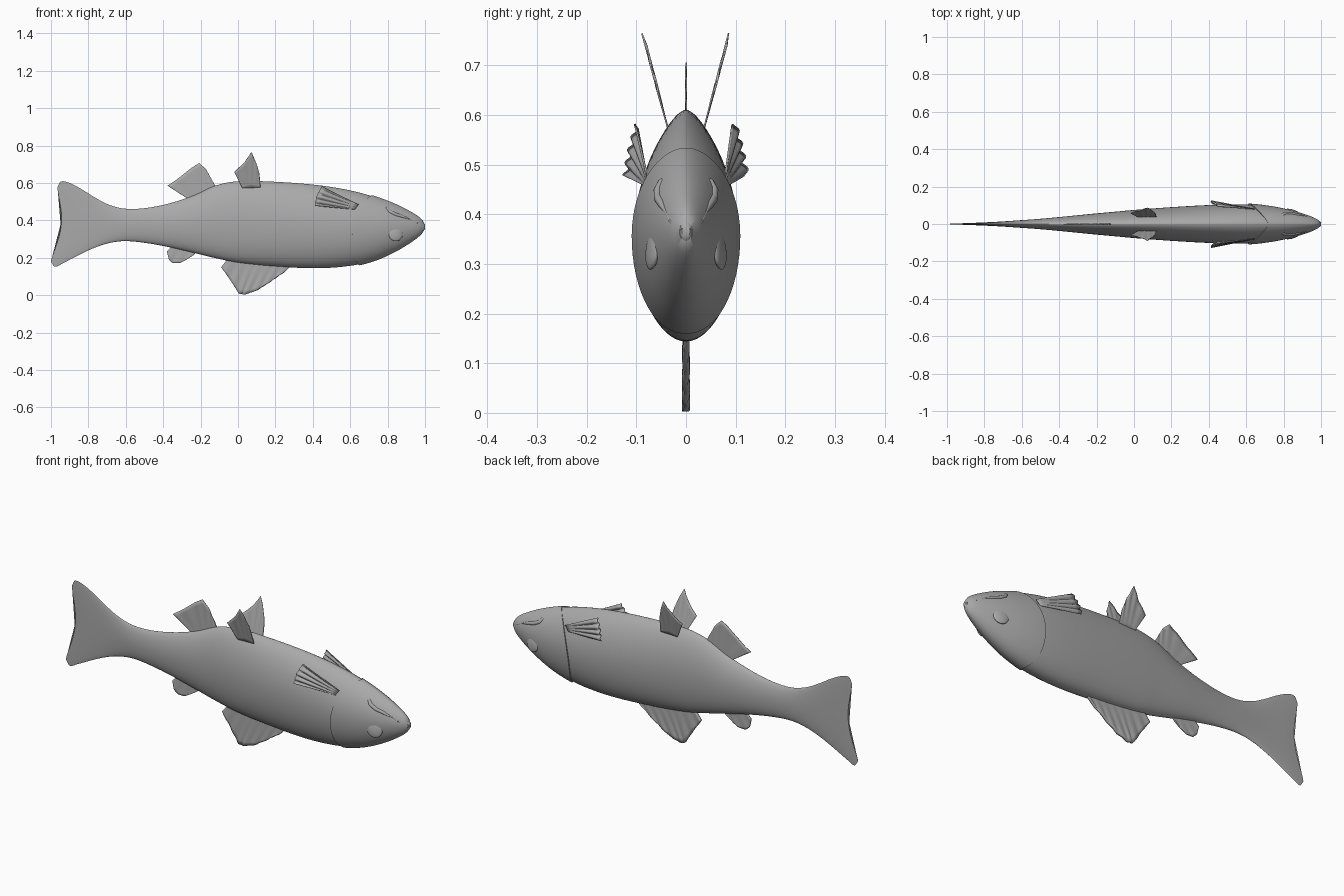
import bpy, bmesh
from math import sin, cos, pi, sqrt
from mathutils import Vector

cube = bpy.data.objects.get("Cube")
if cube:
    bpy.data.objects.remove(cube)

grey = bpy.data.materials.new("fish grey")
grey.use_nodes = True
grey.diffuse_color = (0.4, 0.4, 0.4, 1)
grey.node_tree.nodes["Principled BSDF"].inputs["Base Color"].default_value = (0.4, 0.4, 0.4, 1)

# Body profile: station, top height, bottom height, half width
PROFILE = [
    (-1.0, .578, .18, .002), (-.98, .607, .152, .003), (-.93, .602, .174, .005),
    (-.86, .572, .21, .007), (-.78, .527, .248, .01), (-.7, .487, .276, .014),
    (-.61, .463, .289, .02), (-.5, .465, .28, .028), (-.37, .49, .257, .04),
    (-.24, .532, .227, .053), (-.12, .586, .198, .064), (0, .609, .174, .075),
    (.2, .606, .154, .09), (.42, .589, .144, .102), (.6, .56, .157, .104),
    (.73, .525, .187, .092), (.84, .485, .234, .071), (.93, .441, .287, .045),
    (.98, .407, .326, .024), (1.0, .378, .354, .008)]


def profile(s):
    """Smooth interpolation of the profile table."""
    n = len(PROFILE)
    i = max(k for k in range(n - 1) if PROFILE[k][0] <= s or k == 0)
    a, b = PROFILE[i], PROFILE[i + 1]
    p, q = PROFILE[max(i - 1, 0)], PROFILE[min(i + 2, n - 1)]
    d = b[0] - a[0]
    f = (s - a[0]) / d
    out = []
    for c in (1, 2, 3):
        m0 = (b[c] - p[c]) / (b[0] - p[0]) * d
        m1 = (q[c] - a[c]) / (q[0] - a[0]) * d
        out.append((2*f**3 - 3*f*f + 1) * a[c] + (f**3 - 2*f*f + f) * m0
                   + (3*f*f - 2*f**3) * b[c] + (f**3 - f*f) * m1)
    return out


def skin(s, ang, grow=0):
    """Point on the body; the tail end is swept into a notch."""
    top, low, wide = profile(s)
    up, side = sin(ang), cos(ang)
    k = max(0, (-.6 - s) / .4) ** 2
    x = s + k * (.0175 * (1 + up) + .038 * abs(side) ** 3)
    power = 1.25 if up > 0 else 1
    y = (wide + grow) * abs(side) ** power * (1 if side > 0 else -1)
    return Vector((x, y, (top + low) / 2 + ((top - low) / 2 + grow) * up))


def side_y(x, z):
    top, low, wide = profile(x)
    u = (z - (top + low) / 2) / ((top - low) / 2)
    return wide * sqrt(max(0, 1 - u * u)) ** (1.25 if u > 0 else 1)


def finish(bm, name):
    bmesh.ops.recalc_face_normals(bm, faces=bm.faces)
    mesh = bpy.data.meshes.new(name)
    bm.to_mesh(mesh)
    bm.free()
    ob = bpy.data.objects.new(name, mesh)
    bpy.context.collection.objects.link(ob)
    mesh.materials.append(grey)
    smooth(ob)
    return ob


def smooth(ob):
    bpy.ops.object.select_all(action='DESELECT')
    ob.select_set(True)
    bpy.context.view_layer.objects.active = ob
    bpy.ops.object.shade_smooth_by_angle(angle=pi / 4)


def grid(bm, rows, closed):
    vs = [[bm.verts.new(p) for p in r] for r in rows]
    n = len(rows[0])
    for r0, r1 in zip(vs, vs[1:]):
        for j in range(n if closed else n - 1):
            k = (j + 1) % n
            bm.faces.new((r0[j], r0[k], r1[k], r1[j]))
    return vs


ANGLES = [2 * pi * i / 64 for i in range(64)]

# Body and tail
bm = bmesh.new()
stations = [a[0] + (b[0] - a[0]) * k / 6 for a, b in zip(PROFILE, PROFILE[1:]) for k in range(6)]
vs = grid(bm, [[skin(s, a) for a in ANGLES] for s in stations + [1.0]], True)
bm.faces.new(vs[0])
bm.faces.new(vs[-1])
finish(bm, "body")


# Head shell ending in the curved gill edge
def gill(a):
    return .685 + .035 * sin(a) - .07 * abs(cos(a)) ** 1.5


bm = bmesh.new()
rows = [[skin(gill(a), a, -.004) for a in ANGLES]]
for i in range(25):
    u = i / 24
    rows.append([skin(gill(a) * (1 - u) + .995 * u, a, .005 * (1 - u) + .001) for a in ANGLES])
bm.faces.new(grid(bm, rows, True)[-1])
finish(bm, "head_shell")


def along(pts, t):
    f = t * (len(pts) - 1)
    i = min(int(f), len(pts) - 2)
    return Vector(pts[i]).lerp(Vector(pts[i + 1]), f - i)


def fin(name, root, tip, thick, rays, ripple):
    """Ribbed web stretched between a root line and a tip line."""
    across = rays * 8
    normal = (along(tip, .5) - along(root, .5)).cross(along(root, 1) - along(root, 0)).normalized()
    rows = []
    for i in range(across + 1):
        t = i / across
        a, b = along(root, t), along(tip, t)
        wave = normal * ripple * cos(2 * pi * rays * t)
        rows.append([a.lerp(b, v / 8) + wave * v / 8 for v in range(9)])
    bm = bmesh.new()
    grid(bm, rows, False)
    ob = finish(bm, name)
    solid = ob.modifiers.new("thickness", 'SOLIDIFY')
    solid.thickness = thick
    solid.offset = 0


def flat(pts):
    return [(x, 0, z) for x, z in pts]


# Middle fins
fin("large_lower_fin",
    flat([(.29, .165), (.2, .17), (.12, .18), (.04, .19), (-.05, .2)]),
    flat([(.25, .127), (.17, .07), (.1, .025), (.035, .003), (.005, .008), (-.04, .08), (-.09, .15)]),
    .012, 7, .002)
fin("small_lower_fin",
    flat([(-.22, .235), (-.28, .25), (-.35, .265)]),
    flat([(-.235, .217), (-.275, .19), (-.31, .172), (-.35, .172), (-.37, .19), (-.38, .235)]),
    .007, 3, .001)
fin("rear_upper_fin",
    flat([(-.12, .575), (-.19, .535), (-.26, .51)]),
    flat([(-.125, .59), (-.15, .635), (-.17, .672), (-.207, .706), (-.25, .68), (-.32, .624), (-.377, .585)]),
    .003, 5, .001)

for side, label in ((1, "left"), (-1, "right")):
    # Paired upper fins, splayed outward
    def splay(pts):
        return [(x, side * (.037 + (z - .575) * .265), z) for x, z in pts]
    fin(label + "_upper_fin", splay([(.12, .575), (.07, .57), (.025, .57)]),
        splay([(.115, .645), (.1, .7), (.072, .765), (.035, .71), (-.02, .658)]), .003, 4, .0015)

    # Paired shoulder fins
    fin(label + "_shoulder_fin",
        [(.645, side * .08, .485), (.625, side * .084, .458)],
        [(.447, side * .098, .582), (.42, side * .112, .53), (.41, side * .122, .478)], .004, 4, .005)

    # Eyes
    x, z = .843, .328
    bpy.ops.mesh.primitive_uv_sphere_add(
        segments=32, ring_count=16, radius=1, location=(x, side * (side_y(x, z) - .001), z),
        rotation=(side * .12, 0, -side * .24))
    eye = bpy.context.object
    eye.name = label + "_eye"
    eye.scale = (.039, .011, .04)
    eye.data.materials.append(grey)
    smooth(eye)

    # Mouth line swelling into the jaw plate
    curve = bpy.data.curves.new(label + "_mouth", 'CURVE')
    curve.dimensions = '3D'
    curve.bevel_depth = .01
    curve.bevel_resolution = 3
    curve.use_fill_caps = True
    path = [(.998, .37, .2), (.96, .385, .25), (.92, .405, .3), (.88, .42, .8),
            (.84, .432, .95), (.81, .448, 1), (.797, .465, .8), (.79, .472, .3)]
    line = curve.splines.new('POLY')
    line.points.add(len(path) - 1)
    for p, (x, z, r) in zip(line.points, path):
        p.co = (x, side * side_y(x, z), z, 1)
        p.radius = r
    line.use_smooth = True
    curve.materials.append(grey)
    bpy.context.collection.objects.link(bpy.data.objects.new(label + "_mouth", curve))
